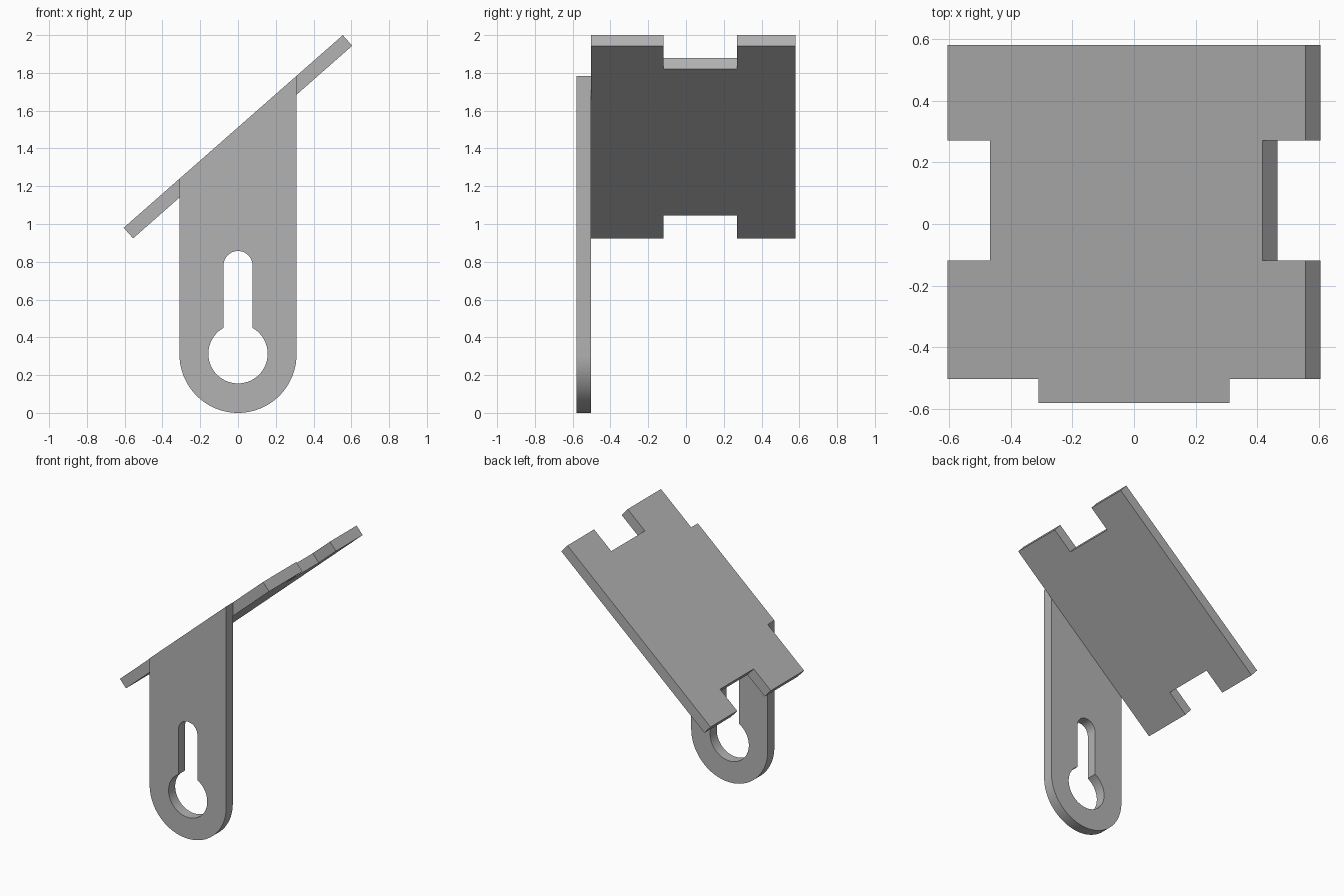
import bpy, bmesh
from math import pi, sin, cos, atan2, sqrt
from mathutils import Matrix, Vector

cube = bpy.data.objects.get("Cube")
if cube:
    bpy.data.objects.remove(cube, do_unlink=True)

# One plain grey for the whole part
grey = bpy.data.materials.new("plain grey")
grey.use_nodes = True
colour = (0.45, 0.45, 0.45, 1)
grey.diffuse_color = colour
grey.node_tree.nodes["Principled BSDF"].inputs["Base Color"].default_value = colour


def arc(radius, centre, start, end, steps):
    """Points of an arc about (0, centre)."""
    angles = [start + (end - start) * i / steps for i in range(steps + 1)]
    return [(radius * cos(a), centre + radius * sin(a)) for a in angles]


def sheet(name, loops, matrix, thickness):
    """Flat sheet from an outline and optional holes, thickened along local +z."""
    bm = bmesh.new()
    edges = []
    for loop in loops:
        verts = [bm.verts.new((x, y, 0)) for x, y in loop]
        edges += [bm.edges.new((v, verts[i - 1])) for i, v in enumerate(verts)]
    bmesh.ops.triangle_fill(bm, edges=edges, use_beauty=True, normal=Vector((0, 0, 1)))
    top = bmesh.ops.extrude_face_region(bm, geom=bm.faces[:], use_keep_orig=True)["geom"]
    bmesh.ops.translate(bm, vec=(0, 0, thickness),
                        verts=[g for g in top if isinstance(g, bmesh.types.BMVert)])
    bmesh.ops.transform(bm, matrix=matrix, verts=bm.verts)
    bmesh.ops.recalc_face_normals(bm, faces=bm.faces)
    mesh = bpy.data.meshes.new(name)
    bm.to_mesh(mesh)
    bm.free()
    mesh.materials.append(grey)
    obj = bpy.data.objects.new(name, mesh)
    bpy.context.collection.objects.link(obj)
    bpy.ops.object.select_all(action='DESELECT')
    obj.select_set(True)
    bpy.context.view_layer.objects.active = obj
    bpy.ops.object.shade_smooth_by_angle(angle=pi / 6)
    return obj


# Slope shared by the plate and the bracket's top edge
slope = 0.879
top_z = 1.512
tilt = atan2(slope, 1)
back, joint, front = 0.58, -0.503, -0.58

# Upright bracket: rounded foot, sloping top, keyhole
half = 0.31
outline = arc(half, half, -pi, 0, 48)
outline += [(half, top_z + slope * half), (-half, top_z - slope * half)]
hole, slot, hole_z = 0.157, 0.077, 0.313
meet = atan2(sqrt(hole**2 - slot**2), slot)
keyhole = arc(hole, hole_z, pi - meet, 2 * pi + meet, 48) + arc(slot, 0.78, 0, pi, 24)
upright = Matrix.Translation((0, joint, 0)) @ Matrix.Rotation(pi / 2, 4, 'X')
sheet("upright_bracket", [outline, keyhole], upright, joint - front)

# Sloping plate with a notch in each end
left, right = -0.605 / cos(tilt), 0.555 / cos(tilt)
depth, low, high = 0.185, -0.118, 0.271
plate = [(left, joint), (right, joint), (right, low), (right - depth, low),
         (right - depth, high), (right, high), (right, back), (left, back),
         (left, high), (left + depth, high), (left + depth, low), (left, low)]
sloped = Matrix.Translation((0, 0, top_z)) @ Matrix.Rotation(-tilt, 4, 'Y')
sheet("sloping_plate", [plate], sloped, -0.075)
